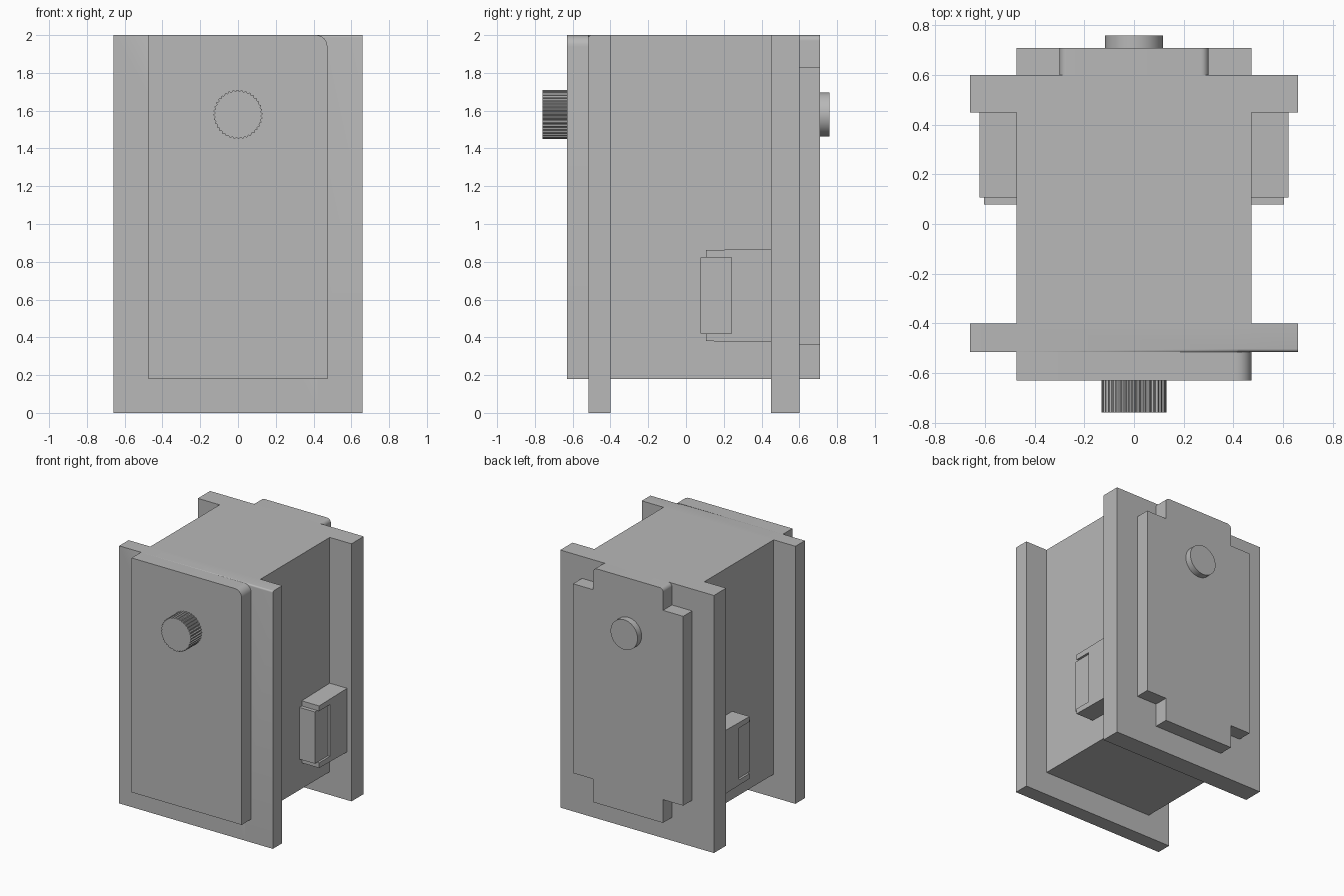
import bpy
import bmesh
from math import cos, sin, pi, radians

if "Cube" in bpy.data.objects:
    bpy.data.objects.remove(bpy.data.objects["Cube"], do_unlink=True)

GREY = (0.48, 0.48, 0.48, 1.0)
grey = bpy.data.materials.new("housing_grey")
grey.use_nodes = True
grey.diffuse_color = GREY
grey.node_tree.nodes["Principled BSDF"].inputs["Base Color"].default_value = GREY


def prism(name, outline, y0, y1, rounded=(), radius=0.0, smooth=False, edit=None):
    """Extrude an (x, z) outline from y0 to y1; round the listed outline corners."""
    bm = bmesh.new()
    face = bm.faces.new([bm.verts.new((x, y0, z)) for x, z in outline])
    moved = bmesh.ops.extrude_face_region(bm, geom=[face], use_keep_orig=True)
    for v in moved["geom"]:
        if isinstance(v, bmesh.types.BMVert):
            v.co.y = y1
    bmesh.ops.recalc_face_normals(bm, faces=bm.faces)
    if rounded:
        corners = [outline[i] for i in rounded]
        edges = [e for e in bm.edges
                 if abs(e.verts[0].co.y - e.verts[1].co.y) > 1e-5
                 and any(abs(e.verts[0].co.x - x) + abs(e.verts[0].co.z - z) < 1e-5
                         for x, z in corners)]
        bmesh.ops.bevel(bm, geom=edges, offset=radius, segments=8, profile=0.5,
                        affect='EDGES')
    if edit:
        edit(bm)
    mesh = bpy.data.meshes.new(name)
    bm.to_mesh(mesh)
    bm.free()
    mesh.materials.append(grey)
    obj = bpy.data.objects.new(name, mesh)
    bpy.context.collection.objects.link(obj)
    if smooth:
        bpy.ops.object.select_all(action='DESELECT')
        obj.select_set(True)
        bpy.context.view_layer.objects.active = obj
        bpy.ops.object.shade_smooth_by_angle(angle=radians(30))
    return obj


def rect(x0, x1, z0, z1):
    return [(x0, z0), (x1, z0), (x1, z1), (x0, z1)]


def circle(radius, count, z, inner=None):
    """Round outline; with an inner radius, points alternate in pairs as teeth."""
    points = []
    for i in range(count):
        r = inner if inner and i % 4 > 1 else radius
        a = 2 * pi * i / count
        points.append((r * cos(a), z + r * sin(a)))
    return points


BASE, TOP = 0.18, 2.0
HALF, FLANGE = 0.473, 0.66
FRONT, BACK = -0.515, 0.60

# Main body between the flanges
prism("main_body", rect(-HALF, HALF, BASE, TOP), -0.40, 0.45)


# Front flange, its top front edge eased on the left side
def ease_edge(bm):
    bmesh.ops.bisect_plane(bm, geom=bm.verts[:] + bm.edges[:] + bm.faces[:],
                           plane_co=(0.42, 0, 0), plane_no=(1, 0, 0))
    edge = [e for e in bm.edges if all(
        v.co.x > 0.41 and v.co.y < FRONT + 0.01 and v.co.z > 1.99 for v in e.verts)]
    bmesh.ops.bevel(bm, geom=edge, offset=0.012, segments=4, profile=0.5, affect='EDGES')


prism("front_flange", rect(-FLANGE, FLANGE, 0, TOP), FRONT, -0.40,
      smooth=True, edit=ease_edge)
prism("rear_flange", rect(-FLANGE, FLANGE, 0, TOP), 0.45, BACK)

# Front cover with one rounded upper corner
prism("front_cover", rect(-HALF, HALF, BASE, TOP), -0.63, FRONT,
      rounded=(2,), radius=0.06, smooth=True)

# Stepped rear cover
N, LOW, HIGH = 0.30, 0.36, 1.83
cross = [(-N, BASE), (N, BASE), (N, LOW), (HALF, LOW), (HALF, HIGH), (N, HIGH),
         (N, TOP), (-N, TOP), (-N, HIGH), (-HALF, HIGH), (-HALF, LOW), (-N, LOW)]
prism("rear_cover", cross, BACK, 0.71, rounded=(6, 7), radius=0.03, smooth=True)

# Knurled front knob and plain rear button
prism("front_knob", circle(0.13, 144, 1.58, inner=0.123), -0.76, -0.63)
prism("rear_button", circle(0.116, 64, 1.58), 0.71, 0.76, smooth=True)


# Side connectors: tapered block with a recess holding a latch
def taper(bm):
    for v in bm.verts:
        if v.co.y < 0.2:
            v.co.z += 0.006 if v.co.z < 0.6 else -0.006


for side, s in (("left", 1), ("right", -1)):
    block = prism(side + "_connector", rect(s * HALF, s * 0.622, 0.374, 0.868),
                  0.107, 0.45, edit=taper)
    cutter = prism(side + "_recess_cutter", rect(s * 0.605, s * 0.70, 0.42, 0.822),
                   0.0, 0.24)
    cutter.hide_render = True
    cutter.hide_viewport = True
    cut = block.modifiers.new("recess", 'BOOLEAN')
    cut.operation = 'DIFFERENCE'
    cut.solver = 'EXACT'
    cut.object = cutter
    prism(side + "_latch", rect(s * HALF, s * 0.605, 0.42, 0.822), 0.078, 0.107)
